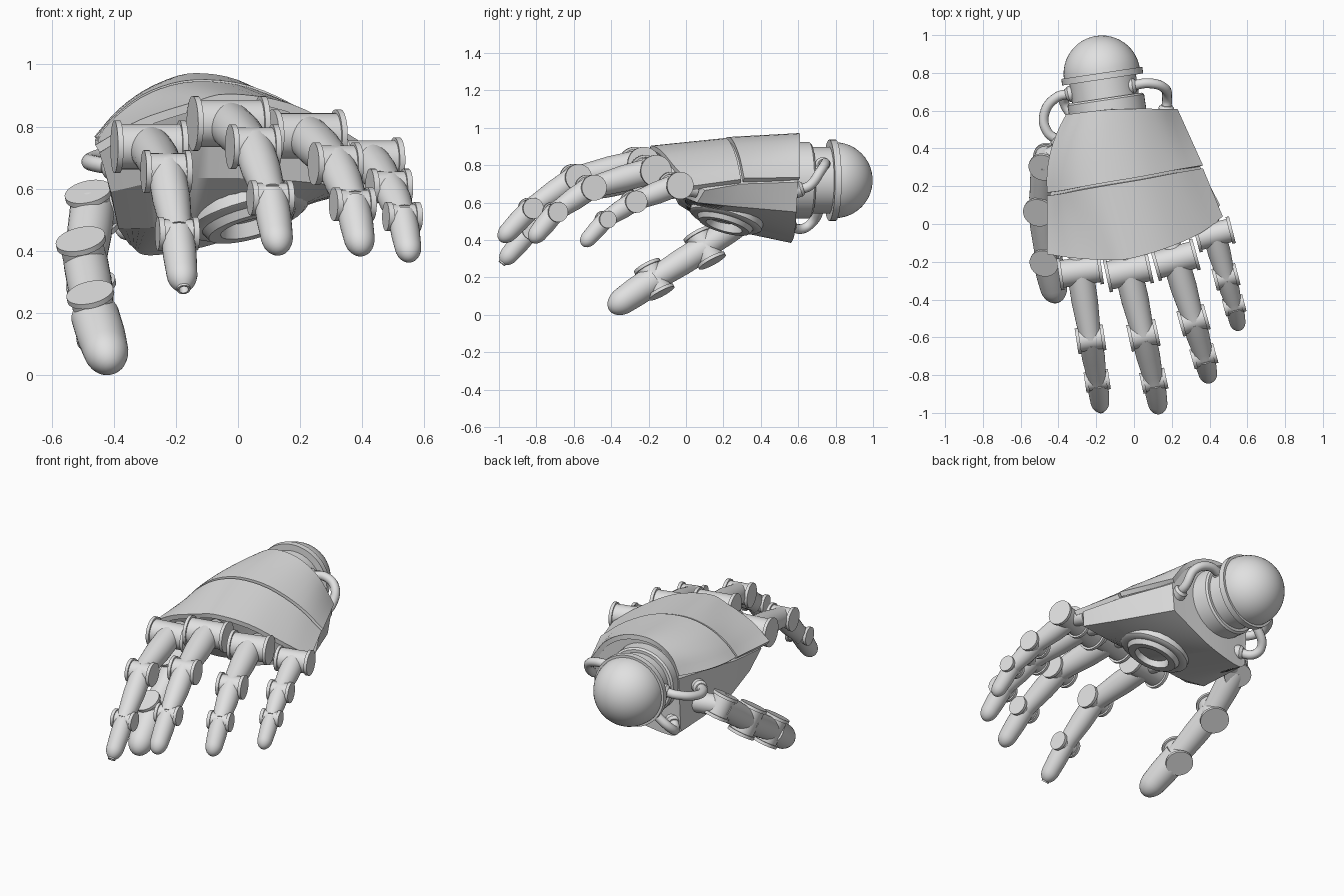
import bpy, bmesh, math
from mathutils import Vector

cube = bpy.data.objects.get("Cube")
if cube:
    bpy.data.objects.remove(cube, do_unlink=True)

grey = bpy.data.materials.new("light grey metal")
grey.use_nodes = True
tone = (0.75, 0.75, 0.75, 1)
grey.diffuse_color = tone
grey.node_tree.nodes["Principled BSDF"].inputs["Base Color"].default_value = tone


def finish(obj, angle=35):
    """Give an object its material and smooth shading with sharp edges."""
    obj.data.materials.append(grey)
    bpy.ops.object.select_all(action="DESELECT")
    obj.select_set(True)
    bpy.context.view_layer.objects.active = obj
    for modifier in list(obj.modifiers):
        bpy.ops.object.modifier_apply(modifier=modifier.name)
    bpy.ops.object.shade_smooth_by_angle(angle=math.radians(angle))
    return obj


def mesh_object(name, bm):
    mesh = bpy.data.meshes.new(name)
    bm.to_mesh(mesh)
    bm.free()
    obj = bpy.data.objects.new(name, mesh)
    bpy.context.collection.objects.link(obj)
    return obj


def revolve(name, origin, axis, profile, sides=32):
    """Spin a (radius, height) profile around an axis through origin."""
    bm = bmesh.new()
    rings = []
    for radius, height in profile:
        if radius < 1e-5:
            rings.append([bm.verts.new((0, 0, height))] * sides)
        else:
            turn = [2 * math.pi * k / sides for k in range(sides)]
            rings.append([bm.verts.new((radius * math.cos(a), radius * math.sin(a), height)) for a in turn])
    for low, high in zip(rings, rings[1:]):
        for k in range(sides):
            j = (k + 1) % sides
            corners = list(dict.fromkeys((low[k], low[j], high[j], high[k])))
            if len(corners) > 2:
                bm.faces.new(corners)
    bmesh.ops.recalc_face_normals(bm, faces=bm.faces)
    obj = mesh_object(name, bm)
    obj.location = origin
    obj.rotation_mode = "QUATERNION"
    obj.rotation_quaternion = Vector(axis).to_track_quat("Z", "Y")
    return finish(obj)


def hinge(name, centre, axis, radius, length):
    h, rim, core = length / 2, 0.018, radius * 0.86
    revolve(name, centre, axis, [(0, -h), (radius, -h), (radius, rim - h), (core, rim - h),
                                 (core, h - rim), (radius, h - rim), (radius, h), (0, h)])


def bone(name, start, end, r0, r1):
    d = end - start
    n = d.length
    revolve(name, start, d, [(0, 0), (r0, 0), (r0, n * 0.45), (r1, n * 0.85), (r1, n), (0, n)])


def tip(name, start, end, r0, r1, nozzle=False):
    d = end - start
    n = d.length
    dome = r1 * 1.4
    profile = [(0, 0), (r0, 0), (r0, n * 0.4)]
    for k in range(8 if not nozzle else 6):
        a = math.pi / 2 * k / 7
        profile.append((r1 * math.cos(a), n - dome + dome * math.sin(a)))
    if nozzle:
        r, h = profile[-1]
        profile += [(r, h + 0.008), (r * 0.7, h + 0.008), (r * 0.6, h - 0.03)]
    profile.append((0, profile[-1][1]))
    revolve(name, start, d, profile)


# Four fingers: joints, tip, thickness scale
fingers = {
    "index": ([(-.285, -.25, .735), (-.23, -.61, .655), (-.195, -.83, .455), (-.175, -.985, .275)], 1.0),
    "middle": ([(-.03, -.25, .81), (.05, -.59, .735), (.105, -.83, .57), (.133, -.995, .395)], 1.04),
    "ring": ([(.22, -.19, .77), (.315, -.51, .68), (.37, -.70, .55), (.4, -.83, .39)], 1.0),
    "little": ([(.425, -.055, .692), (.487, -.28, .605), (.53, -.43, .51), (.555, -.555, .37)], 0.86),
}
for name, (points, s) in fingers.items():
    a, b, c, d = map(Vector, points)
    axis = Vector((0, 0, 1)).cross(d - a).normalized()
    back = Vector((a.x - d.x, a.y - d.y, -0.1)).normalized()
    bone(name + "_root", a + back * 0.12, a, .05 * s, .05 * s)
    hinge(name + "_knuckle", a, axis, .085 * s, .23 * s)
    bone(name + "_first_segment", a, b, .07 * s, .06 * s)
    hinge(name + "_middle_joint", b, axis, .069 * s, .15 * s)
    bone(name + "_second_segment", b, c, .061 * s, .052 * s)
    hinge(name + "_end_joint", c, axis, .054 * s, .13 * s)
    tip(name + "_tip", c, d, .054 * s, .05 * s, name == "index")

# Thumb
base, mid, end, nail = map(Vector, [(-.47, .33, .53), (-.49, .1, .36), (-.46, -.17, .19), (-.41, -.41, .025)])
thumb_axis = (-.2, -.46, .86)
hinge("thumb_base_joint", base, thumb_axis, .076, .14)
bone("thumb_root", base + Vector((.16, .08, .02)), base, .06, .06)
bone("thumb_first_segment", base, mid, .072, .066)
hinge("thumb_middle_joint", mid, thumb_axis, .081, .18)
bone("thumb_second_segment", mid, end, .072, .066)
hinge("thumb_end_joint", end, thumb_axis, .077, .175)
tip("thumb_tip", end, nail, .078, .073)


# Back-of-hand armour: cross-sections from the thumb side to the little finger
def smooth_row(points, count=25):
    """Resample a row of points along a smooth spline."""
    p = [Vector(q) for q in points]
    p = [2 * p[0] - p[1]] + p + [2 * p[-1] - p[-2]]
    row = []
    for k in range(count):
        u = k / (count - 1) * (len(p) - 3)
        i = min(int(u), len(p) - 4)
        t = u - i
        a, b, c, d = p[i:i + 4]
        row.append(0.5 * (2 * b + (c - a) * t + (2 * a - 5 * b + 4 * c - d) * t ** 2
                          + (3 * b - a - 3 * c + d) * t ** 3))
    return row


front = smooth_row([(-.46, -.16, .74), (-.32, -.18, .82), (-.155, -.19, .875), (-.03, -.185, .905),
                    (.165, -.13, .875), (.35, -.05, .78), (.47, .04, .69)])
middle = smooth_row([(-.46, .15, .76), (-.385, .16, .84), (-.28, .18, .91), (-.14, .205, .945),
                     (.04, .235, .925), (.22, .27, .84), (.365, .295, .725)])
rear = smooth_row([(-.36, .58, .78), (-.315, .585, .88), (-.24, .595, .945), (-.14, .605, .972),
                   (0, .61, .95), (.13, .61, .87), (.23, .61, .735)])


def armour(name, start, stop, bow=0.0, steps=8):
    """Loft a plate between two rows; bow swells its thumb side outward."""
    bm = bmesh.new()
    rows = []
    for s in range(steps + 1):
        t = s / steps
        swell = 4 * t * (1 - t) * bow
        row = []
        for i, (a, b) in enumerate(zip(start, stop)):
            p = a.lerp(b, t)
            p.x -= swell * (1 - i / (len(start) - 1)) ** 2
            row.append(bm.verts.new(p))
        rows.append(row)
    for r, q in zip(rows, rows[1:]):
        for i in range(len(r) - 1):
            bm.faces.new((r[i], r[i + 1], q[i + 1], q[i]))
    obj = mesh_object(name, bm)
    solid = obj.modifiers.new("thickness", "SOLIDIFY")
    solid.thickness = 0.028
    solid.offset = -1
    finish(obj)


armour("front_armour", front, middle)
armour("rear_armour", [p + Vector((0, .016, .006)) for p in middle], rear, 0.035)

# Palm body under the armour
bottoms = [smooth_row(row) for row in (
    [(-.41, -.04, .59), (-.2, -.04, .63), (.1, -.02, .63), (.42, .06, .6)],
    [(-.385, .15, .47), (-.2, .12, .48), (.05, .14, .525), (.34, .25, .58)],
    [(-.35, .55, .42), (-.28, .56, .385), (-.05, .58, .43), (.2, .59, .55)])]
tops = [[Vector((p.x * 0.97, p.y + shift, p.z - 0.025)) for p in row]
        for row, shift in ((front, .06), (middle, 0), (rear, -.01))]
bm = bmesh.new()
loops = [[bm.verts.new(p) for p in t + b[::-1]] for t, b in zip(tops, bottoms)]
size = len(loops[0])
for r, q in zip(loops, loops[1:]):
    for i in range(size):
        j = (i + 1) % size
        bm.faces.new((r[i], r[j], q[j], q[i]))
for r in (loops[0], loops[-1]):
    for i in range(size // 2 - 1):
        bm.faces.new((r[i], r[i + 1], r[size - 2 - i], r[size - 1 - i]))
bmesh.ops.recalc_face_normals(bm, faces=bm.faces)
finish(mesh_object("palm_body", bm), 25)

# Round emitter in the palm
revolve("palm_emitter", (.03, .215, .515), (.25, -.27, -.95),
        [(0, -.05), (.2, -.05), (.2, .01), (.185, .02), (.155, .02), (.14, .045),
         (.1, .045), (.085, 0), (0, 0)])

# Wrist: neck, collar, flange and domed end along one axis
wrist_axis = Vector((-.15, 1, 0)).normalized()
wrist = Vector((-.17, .795, .72))
revolve("wrist_neck", wrist, wrist_axis, [(0, -.3), (.178, -.3), (.178, 0), (0, 0)], 48)
revolve("wrist_collar", wrist, wrist_axis, [(0, -.26), (.205, -.26), (.205, -.14), (.195, -.13), (0, -.13)], 48)
revolve("wrist_flange", wrist, wrist_axis, [(0, -.03), (.217, -.03), (.217, .005), (0, .005)], 48)
dome = [(.203 * math.cos(math.pi / 24 * k), .203 * math.sin(math.pi / 24 * k)) for k in range(12)]
revolve("wrist_dome", wrist, wrist_axis, dome + [(0, .203)], 48)


# Cables with a round plug at each end
def cable(name, points, radius=0.026):
    data = bpy.data.curves.new(name, "CURVE")
    data.dimensions = "3D"
    data.bevel_depth = radius
    data.bevel_resolution = 4
    spline = data.splines.new("BEZIER")
    spline.bezier_points.add(len(points) - 1)
    for knot, co in zip(spline.bezier_points, points):
        knot.co = co
        knot.handle_left_type = knot.handle_right_type = "AUTO"
    data.materials.append(grey)
    bpy.context.collection.objects.link(bpy.data.objects.new(name, data))
    for k, (at, toward) in enumerate((points[:2], points[:-3:-1])):
        d = Vector(toward) - Vector(at)
        revolve(f"{name}_plug_{k + 1}", at, d, [(0, -.02), (.042, -.02), (.042, .015), (.03, .03), (0, .03)], 20)


cable("upper_cable", [(-.02, .73, .8), (.08, .745, .81), (.16, .72, .77), (.175, .66, .69), (.17, .6, .67)])
cable("thumb_side_cable", [(-.33, .69, .72), (-.41, .67, .71), (-.475, .58, .69), (-.46, .49, .68), (-.4, .44, .67)])
cable("lower_cable", [(-.3, .55, .48), (-.36, .62, .46), (-.37, .67, .49), (-.31, .71, .56), (-.27, .71, .6)])
